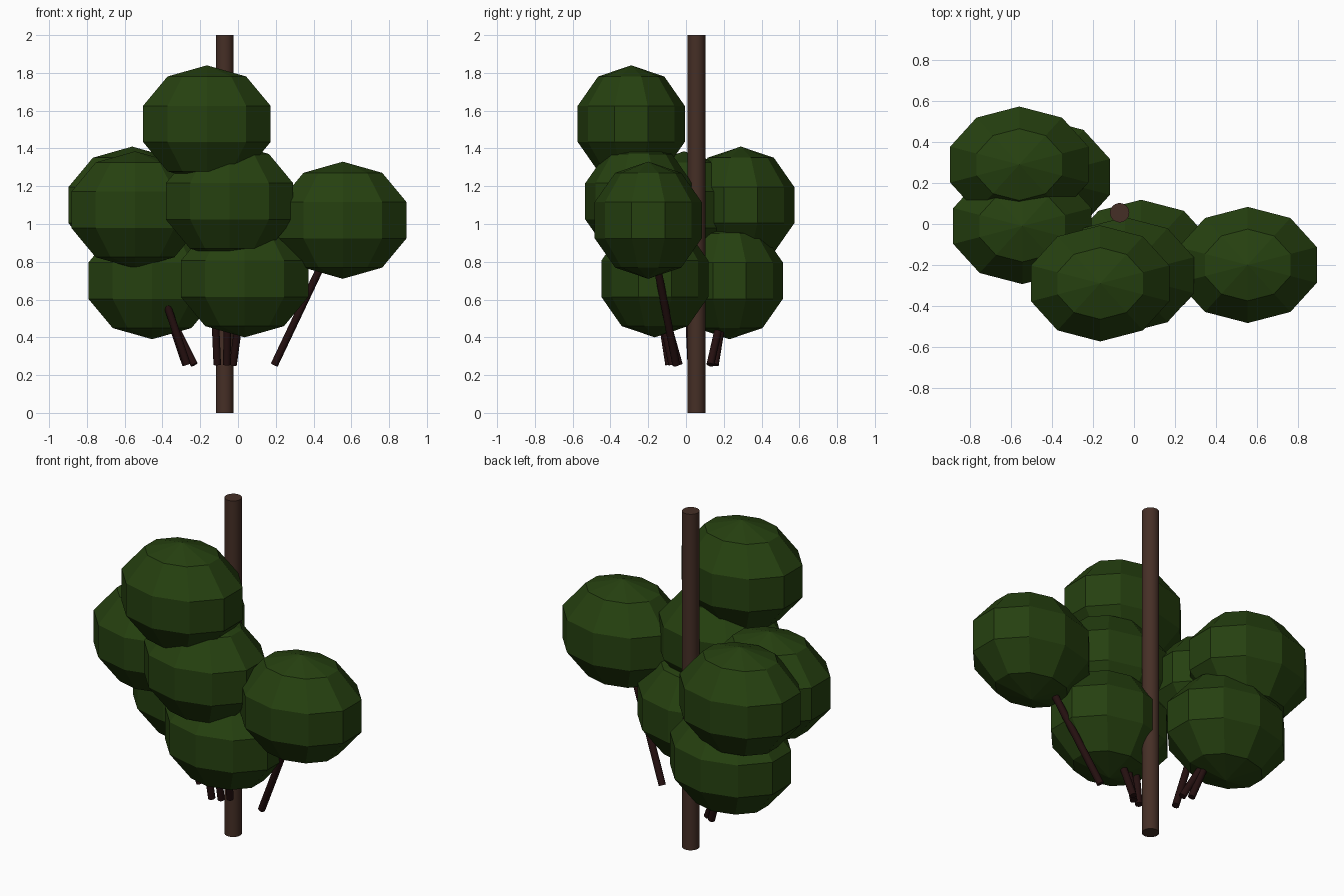
import bpy
from mathutils import Vector

cube = bpy.data.objects.get("Cube")
if cube:
    bpy.data.objects.remove(cube, do_unlink=True)


def make_material(name, rgb):
    mat = bpy.data.materials.new(name)
    mat.use_nodes = True
    mat.diffuse_color = (*rgb, 1)
    mat.node_tree.nodes["Principled BSDF"].inputs["Base Color"].default_value = (*rgb, 1)
    return mat


leaf_green = make_material("leaf green", (0.019, 0.052, 0.005))
bark_brown = make_material("bark brown", (0.060, 0.028, 0.019))
branch_brown = make_material("dark branch brown", (0.018, 0.005, 0.005))


def rod(name, start, end, radius, sides, mat):
    """Straight round rod between two points."""
    start, end = Vector(start), Vector(end)
    axis = end - start
    bpy.ops.mesh.primitive_cylinder_add(vertices=sides, radius=radius, depth=axis.length,
                                        location=(start + end) / 2)
    obj = bpy.context.object
    obj.name = name
    obj.rotation_euler = axis.to_track_quat("Z", "Y").to_euler()
    obj.data.materials.append(mat)
    bpy.ops.object.shade_smooth_by_angle()
    return obj


def leaf_clump(name, center):
    """Low-poly flattened ball of leaves."""
    bpy.ops.mesh.primitive_uv_sphere_add(segments=10, ring_count=5, radius=1, location=center)
    obj = bpy.context.object
    obj.name = name
    obj.scale = (0.373, 0.298, 0.31)
    obj.data.materials.append(leaf_green)
    bpy.ops.object.shade_flat()
    return obj


# Trunk
TRUNK = Vector((-0.07, 0.055, 0))
rod("trunk", TRUNK, TRUNK + Vector((0, 0, 2)), 0.047, 32, bark_brown)

# Leaf clumps, each held by a branch that leans out from the trunk
clumps = {
    "left": (0.555, -0.20, 1.02),
    "top": (-0.165, -0.29, 1.53),
    "front_middle": (-0.045, -0.25, 1.12),
    "front_low": (0.035, -0.165, 0.71),
    "right_back": (-0.56, 0.29, 1.10),
    "right_front": (-0.545, -0.01, 1.075),
    "right_low": (-0.455, 0.23, 0.70),
}
for place, center in clumps.items():
    leaf_clump("leaves_" + place, center)
    start = TRUNK.lerp(Vector(center), 0.42)
    start.z = 0.255
    rod("branch_" + place, start, center, 0.02, 16, branch_brown)
